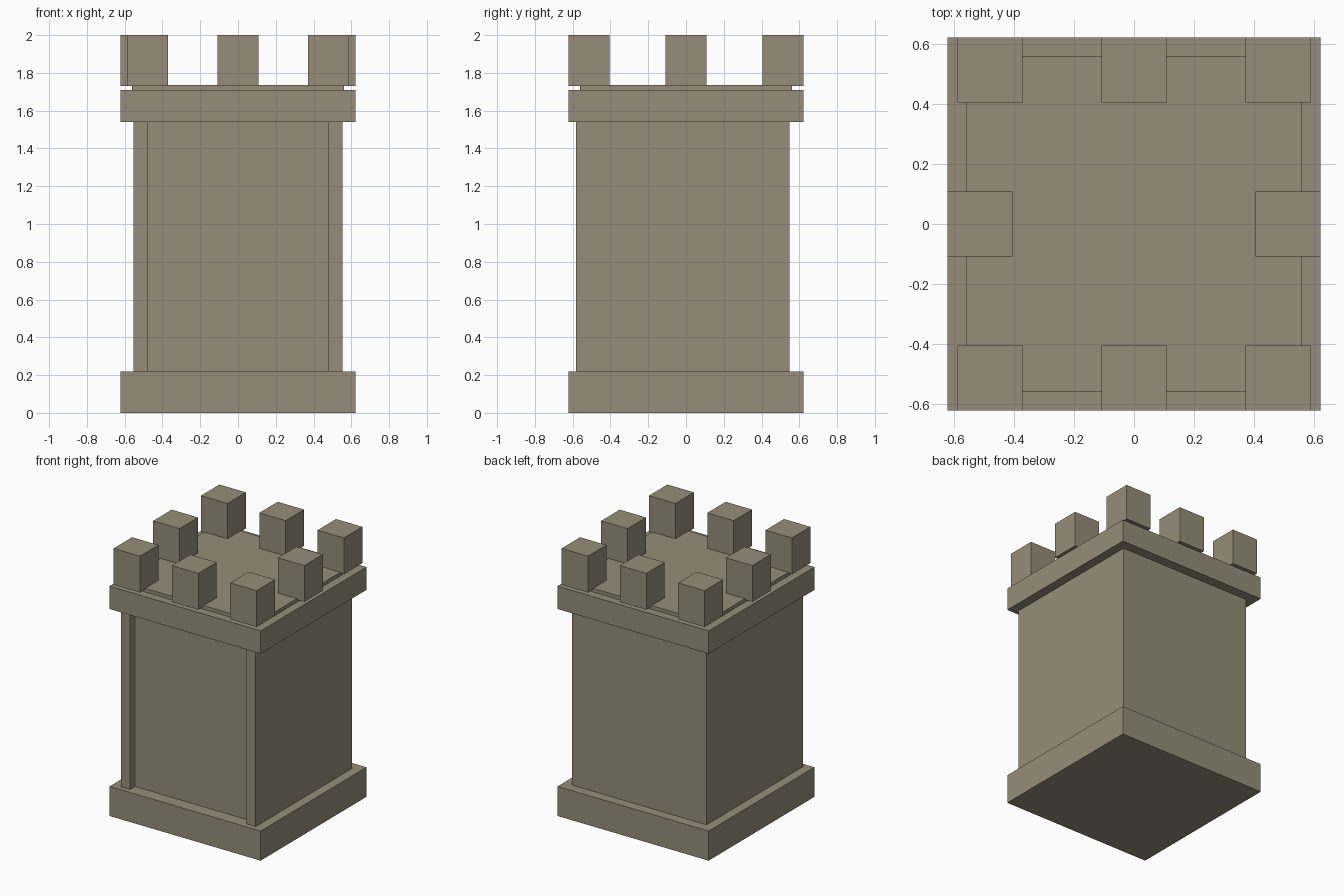
import bpy
import bmesh
from mathutils import Vector

cube = bpy.data.objects.get("Cube")
if cube:
    bpy.data.objects.remove(cube, do_unlink=True)

# Single stone colour
stone = bpy.data.materials.new("warm_grey_stone")
stone.use_nodes = True
colour = (0.305, 0.268, 0.194, 1.0)
stone.diffuse_color = colour
stone.node_tree.nodes["Principled BSDF"].inputs["Base Color"].default_value = colour


def box(name, low, high):
    """Flat-shaded box between two opposite corners."""
    low, high = Vector(low), Vector(high)
    bm = bmesh.new()
    bmesh.ops.create_cube(bm, size=1)
    bmesh.ops.scale(bm, vec=high - low, verts=bm.verts)
    mesh = bpy.data.meshes.new(name)
    bm.to_mesh(mesh)
    bm.free()
    mesh.materials.append(stone)
    obj = bpy.data.objects.new(name, mesh)
    obj.location = (low + high) / 2
    bpy.context.collection.objects.link(obj)
    return obj


half = 0.622          # half width of base and cornice
base_top, cornice_bottom, cornice_top = 0.22, 1.54, 1.71
wall = 0.553          # half width of the shaft
panel_y = -0.525      # recessed front face

# Plinth, shaft, cornice and roof deck
box("base", (-half, -half, 0), (half, half, base_top))
box("shaft", (-wall, panel_y, base_top), (wall, 0.548, cornice_bottom))
box("cornice", (-half, -half, cornice_bottom), (half, half, cornice_top))
box("roof_deck", (-0.56, -0.56, cornice_top), (0.56, 0.56, 1.737))

# Pilasters at the front corners
for side, x0, x1 in (("right", -wall, -0.48), ("left", 0.48, wall)):
    box(f"front_pilaster_{side}", (x0, -0.583, base_top), (x1, panel_y, cornice_bottom))

# Battlements: three at front and back, one in the middle of each side
size = 0.217
edge = half - size / 2
for row, y in (("front", -edge), ("middle", 0), ("back", edge)):
    for column in (-1, 0, 1):
        if row == "middle" and column == 0:
            continue
        x = column * (edge if row == "middle" else 0.48)
        place = ("right", "centre", "left")[column + 1]
        box(f"battlement_{row}_{place}",
            (x - size / 2, y - size / 2, 1.73), (x + size / 2, y + size / 2, 2.0))
